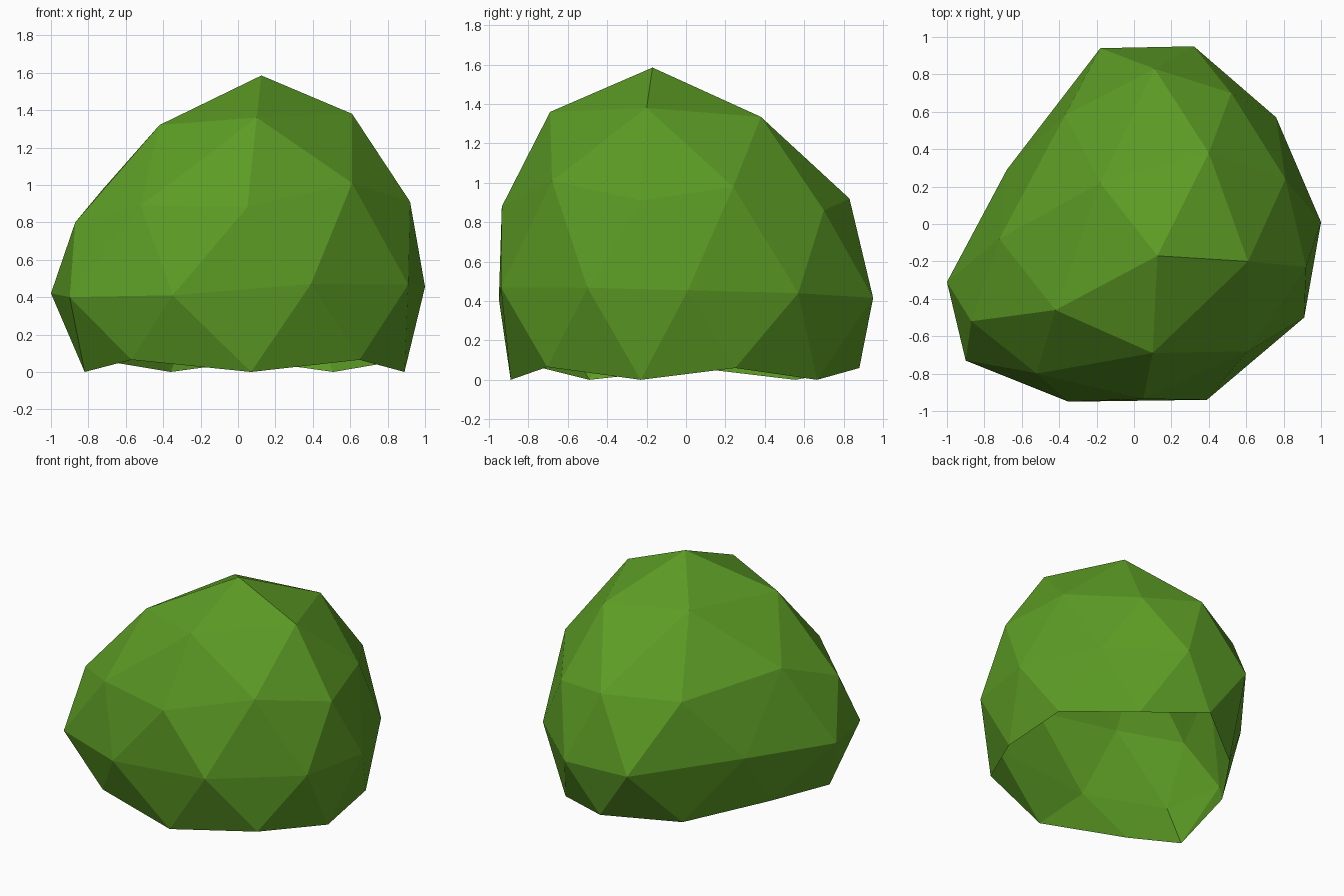
import bpy, bmesh

# Faceted bush: open-bottomed ball made of rings of hand-placed corners
APEX = (0.125, -0.17, 1.585)
CROWN = [(0.61, -0.20, 1.38), (0.40, 0.38, 1.335), (-0.18, 0.22, 1.375),
         (-0.42, -0.46, 1.32), (0.10, -0.69, 1.36)]
SHOULDER = [(0.92, -0.23, 0.91), (0.81, 0.24, 0.98), (0.52, 0.70, 0.86),
            (0.11, 0.83, 0.92), (-0.37, 0.58, 0.89), (-0.72, -0.08, 0.98),
            (-0.87, -0.52, 0.80), (-0.52, -0.80, 0.89), (0.05, -0.935, 0.88),
            (0.61, -0.68, 1.01)]
WAIST = [(1.0, 0.01, 0.455), (0.76, 0.57, 0.44), (0.32, 0.95, 0.416),
         (-0.18, 0.94, 0.43), (-0.68, 0.29, 0.45), (-1.0, -0.31, 0.42),
         (-0.90, -0.73, 0.40), (-0.35, -0.95, 0.41), (0.39, -0.94, 0.47),
         (0.91, -0.50, 0.467)]
RIM = [(0.89, -0.23, 0.0), (0.86, 0.25, 0.06), (0.51, 0.665, 0.0),
       (0.08, 0.88, 0.06), (-0.36, 0.555, 0.0), (-0.72, 0.05, 0.06),
       (-0.82, -0.49, 0.0), (-0.57, -0.75, 0.065), (0.07, -0.89, 0.0),
       (0.65, -0.705, 0.065)]

bm = bmesh.new()
apex = bm.verts.new(APEX)
crown, shoulder, waist, rim = (
    [bm.verts.new(p) for p in ring] for ring in (CROWN, SHOULDER, WAIST, RIM))

# Cap: fan at the top, then three triangles per crown corner
for i in range(5):
    a, b = crown[i], crown[(i + 1) % 5]
    p, m, q = (shoulder[(2 * i + k) % 10] for k in range(3))
    for tri in ((apex, a, b), (a, p, m), (a, m, b), (b, m, q)):
        bm.faces.new(tri)

# Sides: two zigzag bands of triangles
for i in range(10):
    j = (i + 1) % 10
    bm.faces.new((shoulder[i], waist[i], shoulder[j]))
    bm.faces.new((waist[i], waist[j], shoulder[j]))
    bm.faces.new((rim[i], rim[j], waist[i]))
    bm.faces.new((waist[i], rim[j], waist[j]))

mesh = bpy.data.meshes.new("bush")
bm.to_mesh(mesh)
bm.free()
bush = bpy.data.objects.new("bush", mesh)
bpy.context.collection.objects.link(bush)

# Leaf colour
leaf = bpy.data.materials.new("leaf green")
leaf.diffuse_color = (0.107, 0.33, 0.018, 1.0)
mesh.materials.append(leaf)
